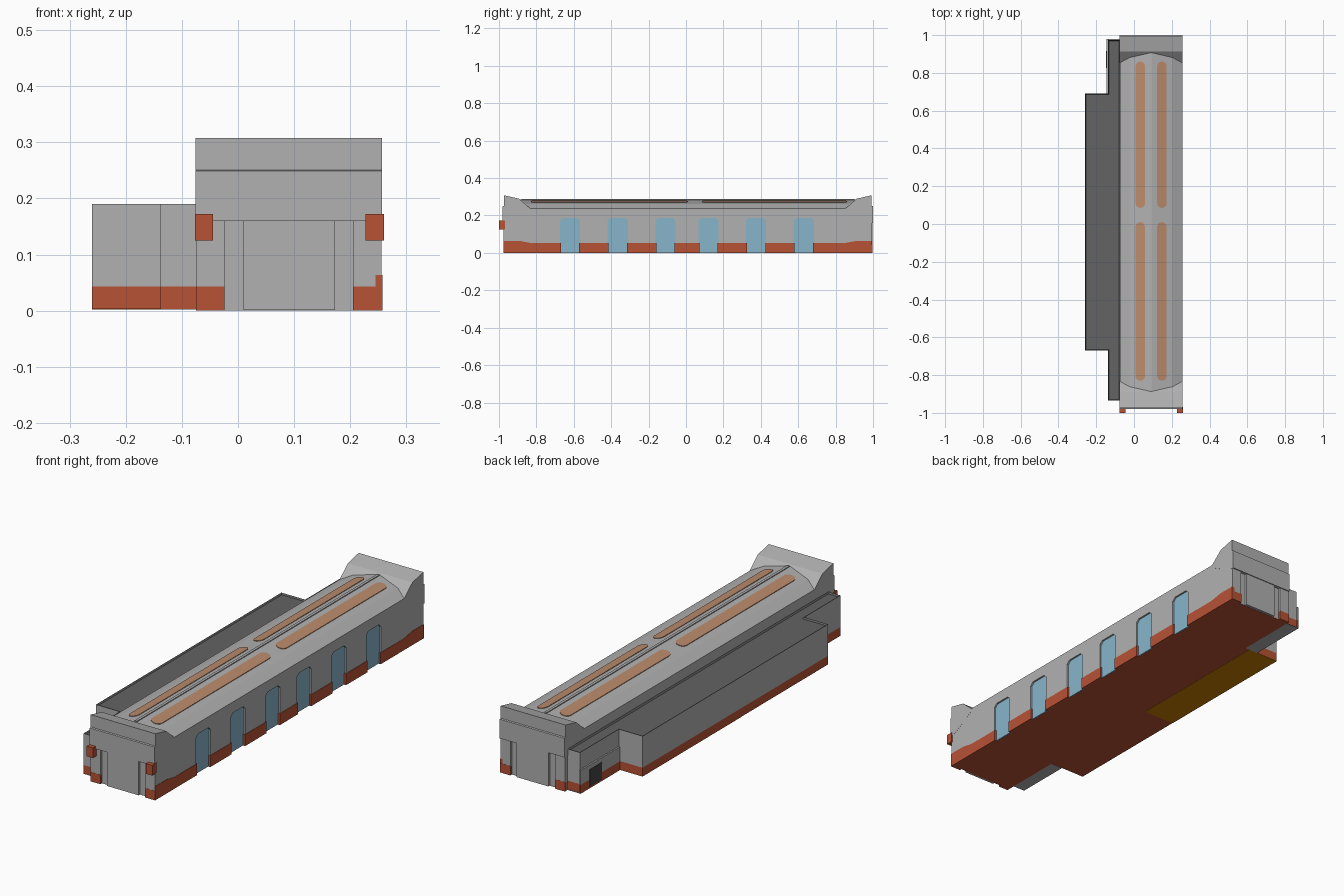
import bpy, bmesh, math

if "Cube" in bpy.data.objects:
    bpy.data.objects.remove(bpy.data.objects["Cube"])


def material(name, rgb):
    m = bpy.data.materials.new(name)
    m.diffuse_color = (*rgb, 1)
    m.use_nodes = True
    m.node_tree.nodes["Principled BSDF"].inputs["Base Color"].default_value = m.diffuse_color
    return m


GREY = material("wall grey", (0.44, 0.44, 0.44))
RED = material("brick red", (0.48, 0.085, 0.036))
BLUE = material("window blue", (0.24, 0.46, 0.60))
DARK = material("flat roof grey", (0.125, 0.125, 0.125))
ORANGE = material("roof strip orange", (0.50, 0.26, 0.15))
MUSTARD = material("mustard", (0.60, 0.21, 0.0))
BLACK = material("vent charcoal", (0.06, 0.06, 0.06))

PLACE = {"x": lambda p, t: (t, p[0], p[1]),
         "y": lambda p, t: (p[0], t, p[1]),
         "z": lambda p, t: (p[0], p[1], t)}


def prism(name, pts, axis, a, b, mat, red_floor=False, rim=0):
    """Extrude an outline along an axis; optional red underside or sunken roof."""
    bm = bmesh.new()
    lo = [bm.verts.new(PLACE[axis](p, a)) for p in pts]
    hi = [bm.verts.new(PLACE[axis](p, b)) for p in pts]
    bm.faces.new(lo)
    top = bm.faces.new(hi)
    n = len(pts)
    for i in range(n):
        j = (i + 1) % n
        bm.faces.new((lo[i], lo[j], hi[j], hi[i]))
    bmesh.ops.recalc_face_normals(bm, faces=bm.faces[:])
    if rim:
        ring = bmesh.ops.inset_region(bm, faces=[top], thickness=rim)["faces"]
        for v in top.verts:
            v.co.z -= rim
        for f in ring + [top]:
            f.material_index = 1
    bm.normal_update()
    if red_floor:
        for f in bm.faces:
            if f.normal.z < -0.9 and f.calc_center_median().z < 0.001:
                f.material_index = 1
    me = bpy.data.meshes.new(name)
    bm.to_mesh(me)
    bm.free()
    me.materials.append(mat)
    if red_floor or rim:
        me.materials.append(RED if red_floor else DARK)
    ob = bpy.data.objects.new(name, me)
    bpy.context.collection.objects.link(ob)
    return ob


def box(name, x0, x1, y0, y1, z0, z1, mat):
    return prism(name, [(x0, y0), (x1, y0), (x1, y1), (x0, y1)], "z", z0, z1, mat)


# Main hall: gabled cross-section run along y
CX = 0.0905
L, R, INNER = -0.075, 0.256, 0.244
Y0, Y1 = -0.965, 0.985
prism("main_hall", [(L, 0), (INNER, 0), (INNER, 0.225), (R, 0.225), (R, 0.238),
                    (0.205, 0.262), (CX, 0.285), (-0.024, 0.262), (L, 0.238)],
      "y", Y0, Y1, GREY, red_floor=True)
box("roof_ridge", CX - 0.006, CX + 0.006, -0.88, 0.90, 0.27, 0.288, GREY)

# Right wall skin: comb outline leaving six tall openings with clipped corners
WINDOWS = [-0.62, -0.365, -0.11, 0.12, 0.375, 0.63]
HW = 0.054
outline = [(Y0, 0.225), (Y0, 0)]
for c in WINDOWS:
    outline += [(c - HW, 0), (c - HW, 0.172), (c - HW + 0.016, 0.187),
                (c + HW - 0.016, 0.187), (c + HW, 0.172), (c + HW, 0)]
outline += [(Y1, 0), (Y1, 0.225)]
prism("right_wall", outline, "x", INNER, R, GREY, red_floor=True)
for c in WINDOWS:
    box("window", INNER, INNER + 0.004, c - HW, c + HW, 0.001, 0.19, BLUE)

# Red plinth between the windows, taller at both ends
stops = [Y0 - 0.01] + [c + s * (HW - 0.005) for c in WINDOWS for s in (-1, 1)] + [Y1 + 0.01]
for i in range(0, len(stops), 2):
    a, b = stops[i], stops[i + 1]
    top = [(b, 0.053), (a, 0.053)]
    if i == 0:
        top = [(b, 0.053), (-0.83, 0.053), (-0.89, 0.064), (a, 0.064)]
    if i == len(stops) - 2:
        top = [(b, 0.064), (0.91, 0.064), (0.85, 0.053), (a, 0.053)]
    prism("right_plinth", [(a, 0), (b, 0)] + top, "x", INNER + 0.001, R + 0.0015, RED)


# Both ends share the same parts, mirrored along y
def front(y):
    return y


def back(y):
    return 0.02 - y


for tag, my in (("front", front), ("back", back)):
    hood = [(-0.98, 0.16), (-0.98, 0.249), (-0.973, 0.251), (-0.973, 0.308),
            (-0.893, 0.29), (-0.832, 0.237), (-0.832, 0.225), (-0.95, 0.16)]
    prism(tag + "_hood", [(my(y), z) for y, z in hood], "x", L - 0.0005, R + 0.0005, GREY)
    for s in (-1, 1):
        x0, x1 = sorted((CX + s * 0.1145, CX + s * 0.1655))
        box(tag + "_corner_pier", x0, x1, my(-0.975), my(-0.95), 0.04, 0.165, GREY)
        box(tag + "_corner_plinth", x0, x1, my(-0.976), my(-0.95), 0, 0.043, RED)
    box(tag + "_entrance_panel", 0.01, 0.173, my(-0.976), my(-0.95), 0.001, 0.165, GREY)

# Red boxes fixed to the front corners
for x0, x1 in ((-0.077, -0.045), (0.227, 0.26)):
    box("corner_box", x0, x1, -1.0, -0.968, 0.125, 0.172, RED)

# Round-ended strips lying on both roof slopes
for s in (-1, 1):
    xc, r = CX + s * 0.0575, 0.025
    for ya, yb in ((-0.83, 0.01), (0.085, 0.86)):
        pts = []
        for yc, start in ((yb - r, 0), (ya + r, math.pi)):
            for k in range(9):
                t = start + math.pi * k / 8
                pts.append((xc + r * math.cos(t), yc + r * math.sin(t)))
        strip = prism("roof_strip", pts, "z", 0, 0.003, ORANGE)
        for v in strip.data.vertices:
            v.co.z += 0.285 - abs(v.co.x - CX) * 0.201

# Side annex with a sunken flat roof
N, W = -0.138, -0.26
plan = [(L, -0.935), (L, 0.975), (N, 0.975), (N, 0.69),
        (W, 0.69), (W, -0.67), (N, -0.67), (N, -0.935)]
prism("annex_plinth", plan, "z", 0.003, 0.043, RED)
prism("annex_walls", plan, "z", 0.043, 0.19, GREY, rim=0.007)

# Low ledge and vent at the rear of the annex
box("annex_ledge", -0.145, N + 0.002, 0.69, 0.98, 0.043, 0.11, GREY)
box("annex_ledge_plinth", -0.145, N + 0.002, 0.69, 0.98, 0.003, 0.043, RED)
box("annex_vent", -0.147, -0.144, 0.825, 0.915, 0.01, 0.09, BLACK)

# Undersides of the annex
box("underside_front", N, L, -0.935, -0.67, 0.002, 0.0035, GREY)
box("underside_back", -0.145, L, 0.69, 0.98, 0.002, 0.0035, GREY)
box("underside_patch", W, -0.10, -0.04, 0.69, 0.002, 0.0035, MUSTARD)
